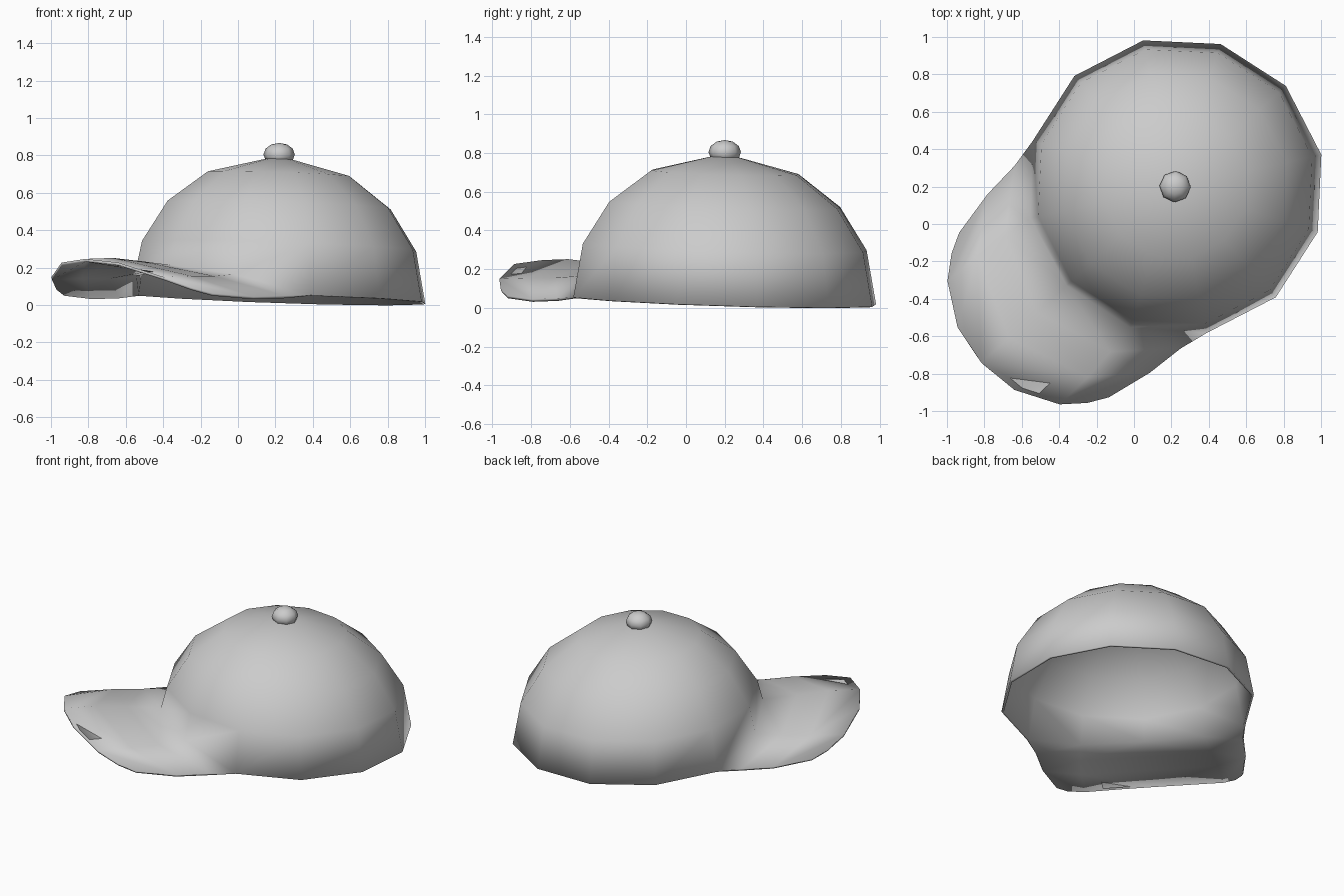
import bpy, bmesh, math
from mathutils import Matrix, Vector

if "Cube" in bpy.data.objects:
    bpy.data.objects.remove(bpy.data.objects["Cube"])

# One plain grey cloth colour
grey = bpy.data.materials.new("grey_cloth")
grey.use_nodes = True
colour = (0.6, 0.6, 0.6, 1)
grey.diffuse_color = colour
grey.node_tree.nodes["Principled BSDF"].inputs["Base Color"].default_value = colour
grey.node_tree.nodes["Principled BSDF"].inputs["Roughness"].default_value = 0.8

# Local +x points along the brim, then the cap is turned and placed
PLACE = Matrix.Translation((0.22, 0.2, 0)) @ Matrix.Rotation(math.radians(222.3), 4, 'Z')
SIDES = 12
TILT = 0.045


def finish(bm, name):
    bmesh.ops.recalc_face_normals(bm, faces=bm.faces)
    for f in bm.faces:
        f.smooth = True
    bm.transform(PLACE)
    mesh = bpy.data.meshes.new(name)
    bm.to_mesh(mesh)
    bm.free()
    mesh.materials.append(grey)
    obj = bpy.data.objects.new(name, mesh)
    bpy.context.collection.objects.link(obj)
    return obj


bm = bmesh.new()

# Crown: twelve-sided rings, tilted slightly up towards the brim
profile = [(0.80, 0.037), (0.75, 0.315), (0.61, 0.535), (0.39, 0.70)]
rings = []
for r, z in profile:
    ring = []
    for i in range(SIDES):
        a = math.tau * i / SIDES
        x = r * math.cos(a)
        ring.append(bm.verts.new((x, r * math.sin(a), z + TILT * x)))
    rings.append(ring)
top = bm.verts.new((0, 0, 0.798))
for i in range(SIDES):
    j = (i + 1) % SIDES
    for low, high in zip(rings, rings[1:]):
        bm.faces.new((low[i], low[j], high[j], high[i]))
    bm.faces.new((rings[-1][i], rings[-1][j], top))

# Arch the crown's front edge where the brim joins
rings[0][0].co = (0.785, 0, 0.215)
for i, s in ((1, 1), (-1, -1)):
    rings[0][i].co = (0.685, 0.395 * s, 0.165)

# Brim: centre, middle and side columns, with corner points on the outer edge
centre = [rings[0][0]] + [bm.verts.new(p) for p in
                          ((1.0, 0, 0.235), (1.2, 0, 0.252), (1.40, 0, 0.247))]
middle = [(0.85, 0.42, 0.155), (1.03, 0.44, 0.155), (1.24, 0.446, 0.15)]
side = [(0.56, 0.66, 0.05), (0.77, 0.645, 0.045), (1.02, 0.595, 0.063)]
corners = [(1.367, 0.226, 0.227), (1.125, 0.54, 0.095)]
for s in (1, -1):
    def column(root, points):
        return [root] + [bm.verts.new((x, y * s, z)) for x, y, z in points]
    cols = [centre, column(rings[0][s], middle), column(rings[0][2 * s], side)]
    for a, b, corner in zip(cols, cols[1:], corners):
        for k in range(2):
            bm.faces.new((a[k], b[k], b[k + 1], a[k + 1]))
        tip = bm.verts.new((corner[0], corner[1] * s, corner[2]))
        bm.faces.new((a[2], b[2], b[3], tip, a[3]))

cap = finish(bm, "cap_shell")
shell = cap.modifiers.new("cloth_thickness", 'SOLIDIFY')
shell.thickness = 0.015
shell.offset = -1

# Button on top of the crown
bm = bmesh.new()
bmesh.ops.create_uvsphere(bm, u_segments=8, v_segments=6, radius=0.084)
bm.transform(Matrix.Translation((0, 0, 0.805)) @ Matrix.Diagonal(Vector((1, 1, 0.74, 1))))
finish(bm, "top_button")
